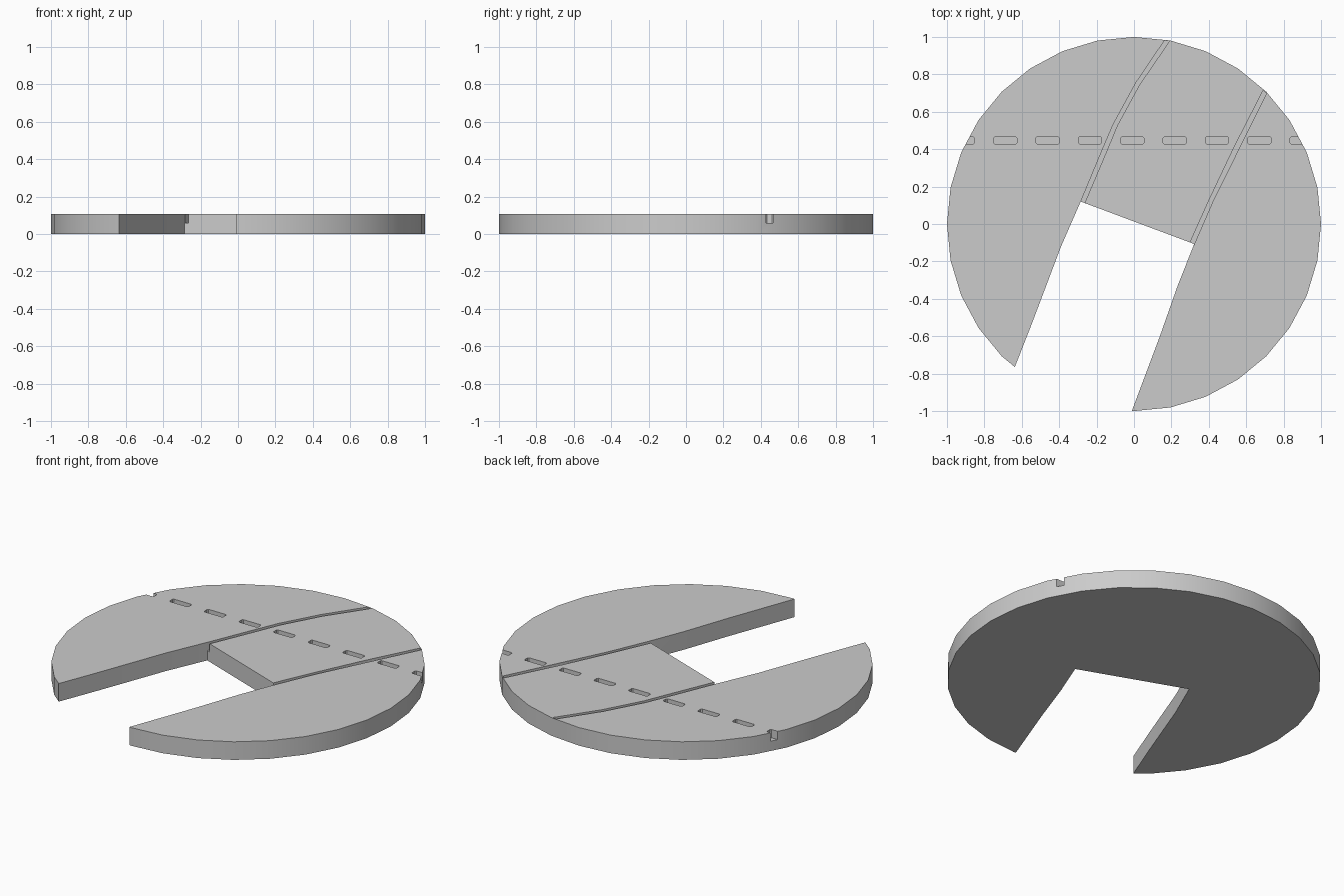
import bpy, bmesh, math

if "Cube" in bpy.data.objects:
    bpy.data.objects.remove(bpy.data.objects["Cube"])

H, FLOOR = 0.107, 0.058


def prism(name, pts, z0, z1):
    bm = bmesh.new()
    face = bm.faces.new([bm.verts.new((x, y, z0)) for x, y in pts])
    ext = bmesh.ops.extrude_face_region(bm, geom=[face])
    for v in ext["geom"]:
        if isinstance(v, bmesh.types.BMVert):
            v.co.z = z1
    bmesh.ops.recalc_face_normals(bm, faces=bm.faces)
    me = bpy.data.meshes.new(name)
    bm.to_mesh(me)
    bm.free()
    ob = bpy.data.objects.new(name, me)
    bpy.context.collection.objects.link(ob)
    return ob


def cut(target, cutter):
    mod = target.modifiers.new("cut", "BOOLEAN")
    mod.operation = "DIFFERENCE"
    mod.solver = "EXACT"
    mod.object = cutter
    bpy.context.view_layer.objects.active = target
    bpy.ops.object.modifier_apply(modifier=mod.name)
    bpy.data.objects.remove(cutter)


# round plate with the open wedge at the front
rim = [(math.sin(i * math.tau / 32), math.cos(i * math.tau / 32)) for i in range(32)]
plate = prism("round_plate", rim, 0, H)
left_edge = [(-0.285, 0.12), (-0.39, -0.12), (-0.545, -0.53), (-0.636, -0.762), (-0.72, -0.975)]
right_edge = [(-0.085, -1.2), (-0.01, -0.995), (0.14, -0.595), (0.235, -0.325), (0.322, -0.107)]
cut(plate, prism("wedge", left_edge + [(-0.8, -1.2)] + right_edge, -0.1, 0.3))

# two thin grooves, closed just inside the rim
left_groove = [(-0.297, 0.09), (-0.172, 0.39), (-0.11, 0.535), (0.01, 0.755), (0.163, 0.981),
               (0.19, 0.978), (0.03, 0.745), (-0.09, 0.525), (-0.15, 0.38), (-0.276, 0.083)]
right_groove = [(0.288, -0.125), (0.40, 0.125), (0.535, 0.41), (0.69, 0.713),
                (0.709, 0.699), (0.56, 0.40), (0.42, 0.117), (0.311, -0.134)]
cut(plate, prism("groove_left", left_groove, FLOOR, 0.3))
cut(plate, prism("groove_right", right_groove, FLOOR, 0.3))

# row of chamfered slots, the outer ones running out through the rim
w, d, c = 0.062, 0.019, 0.006
for i in range(9):
    x, y = (i - 4) * 0.2265 - 0.009, 0.447
    slot = [(-w, -d + c), (-w + c, -d), (w - c, -d), (w, -d + c),
            (w, d - c), (w - c, d), (-w + c, d), (-w, d - c)]
    cut(plate, prism("slot", [(x + a, y + b) for a, b in slot], FLOOR, 0.3))

plate.select_set(True)
bpy.context.view_layer.objects.active = plate
bpy.ops.object.shade_smooth_by_angle(angle=math.radians(30))
